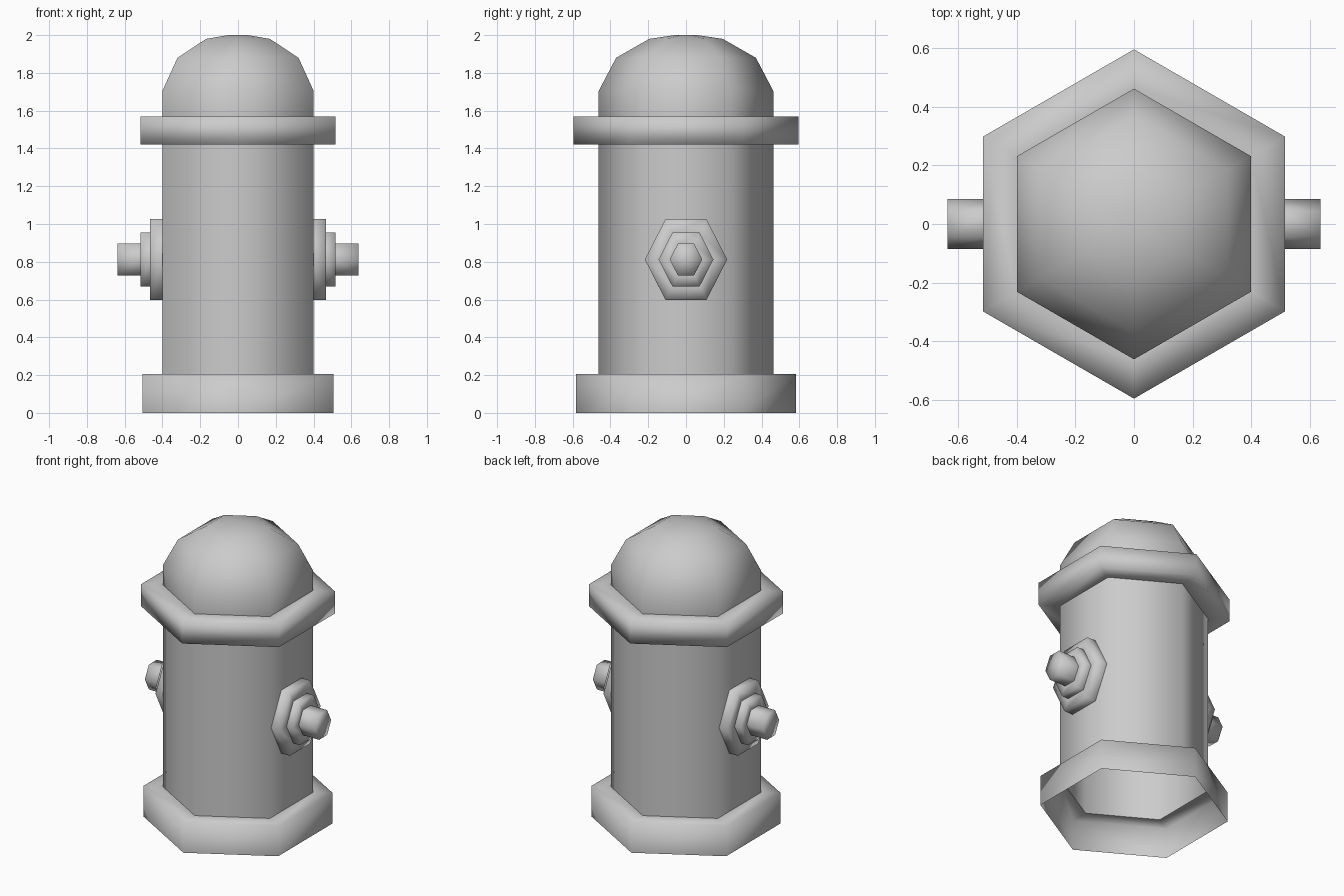
import bpy, bmesh, math

if "Cube" in bpy.data.objects:
    bpy.data.objects.remove(bpy.data.objects["Cube"])


def hex_lathe(name, profile, start=math.pi / 2, sideways=False, stretch=1.0):
    """Six-sided revolve of (radius, height) points, about z or about x."""
    bm = bmesh.new()
    rings = []
    for r, h in profile:
        ring = []
        for k in range(6 if r > 0 else 1):
            a = start + k * math.pi / 3
            u, v = r * math.cos(a), r * math.sin(a) * stretch
            ring.append(bm.verts.new((h, u, v) if sideways else (u, v, h)))
        rings.append(ring)
    for low, high in zip(rings, rings[1:]):
        for k in range(6):
            n = (k + 1) % 6
            if len(high) == 1:
                bm.faces.new((low[k], low[n], high[0]))
            else:
                bm.faces.new((low[k], low[n], high[n], high[k]))
    for f in bm.faces:
        f.smooth = True
    mesh = bpy.data.meshes.new(name)
    bm.to_mesh(mesh)
    bm.free()
    obj = bpy.data.objects.new(name, mesh)
    bpy.context.collection.objects.link(obj)
    return obj


# Main column: hollow base, barrel, collar and domed cap
R = 0.462
hex_lathe("base", [(0.583, 0), (0.583, 0.205), (R, 0.205)])
hex_lathe("barrel", [(R, 0.205), (R, 1.42)])
hex_lathe("collar", [(R, 1.42), (0.596, 1.42), (0.596, 1.57), (R, 1.57)])
hex_lathe("dome_cap", [(R, 1.57), (R, 1.705), (0.37, 1.88), (0.195, 1.98),
                       (0.06, 2.0), (0, 2.0)])

# Stepped side outlets, mirrored left and right
steps = [
    ("outlet_flange", [(0.218, 0.40), (0.218, 0.465), (0.145, 0.465)]),
    ("outlet_ring", [(0.145, 0.465), (0.145, 0.515), (0.086, 0.515)]),
    ("outlet_plug", [(0.086, 0.515), (0.086, 0.637), (0, 0.637)]),
]
for name, profile in steps:
    part = hex_lathe(name, profile, start=0, sideways=True, stretch=1.13)
    part.location.z = 0.812
    mirror = part.modifiers.new("mirror", 'MIRROR')
    mirror.use_axis[0] = True
    mirror.use_mirror_merge = False
